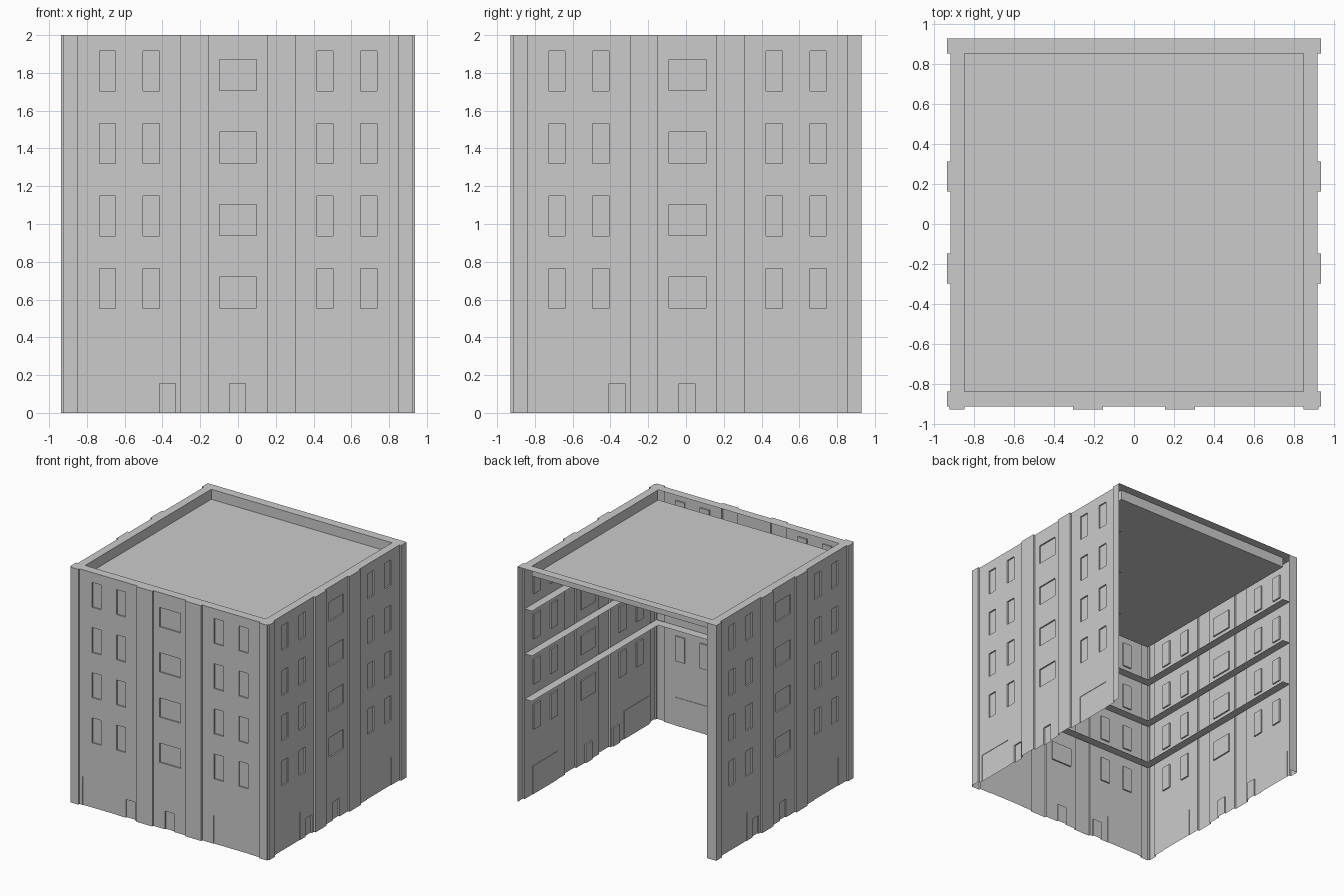
import bpy, bmesh
from mathutils import Vector

cube = bpy.data.objects.get("Cube")
if cube:
    bpy.data.objects.remove(cube, do_unlink=True)

# One plain concrete colour
concrete = bpy.data.materials.new("concrete_grey")
concrete.use_nodes = True
GREY = (0.6, 0.6, 0.6, 1)
concrete.diffuse_color = GREY
concrete.node_tree.nodes["Principled BSDF"].inputs["Base Color"].default_value = GREY

TOP, ROOF = 2.0, 1.915
FLOORS = (0.85, 1.235, 1.617)
INNER_X, INNER_FRONT, INNER_BACK = 0.85, -0.84, 0.855
WALL_X, WALL_FRONT, BACK = 0.92, -0.915, 0.93
MID_Y = (WALL_FRONT + BACK) / 2

# u runs along a wall, v runs outwards from the centre
SIDES = {
    "front": lambda u, v, z: Vector((u, -v, z)),
    "right": lambda u, v, z: Vector((-v, MID_Y - u, z)),
    "left": lambda u, v, z: Vector((v, MID_Y + u, z)),
}


def finish(name, bm):
    bmesh.ops.remove_doubles(bm, verts=bm.verts, dist=0.0001)
    mesh = bpy.data.meshes.new(name)
    bm.to_mesh(mesh)
    bm.free()
    mesh.materials.append(concrete)
    obj = bpy.data.objects.new(name, mesh)
    bpy.context.collection.objects.link(obj)


def add_quad(bm, corners, toward):
    """Add a quad whose normal points along the given direction."""
    face = bm.faces.new([bm.verts.new(c) for c in corners])
    face.normal_update()
    if face.normal.dot(toward) < 0:
        face.normal_flip()


def add_flat(bm, x, y, z):
    """Horizontal plate facing up."""
    add_quad(bm, [(x[0], y[0], z), (x[1], y[0], z), (x[1], y[1], z), (x[0], y[1], z)],
             Vector((0, 0, 1)))


def add_upright(bm, a, b, z, toward):
    """Vertical plate between plan points a and b."""
    add_quad(bm, [(*a, z[0]), (*b, z[0]), (*b, z[1]), (*a, z[1])], Vector(toward))


def openings():
    """Windows, doors and garage doors: u range, z range, recess depth."""
    result = []
    for row in range(4):
        base = 0.552 + 0.384 * row
        for u, width in ((-0.732, 0.084), (-0.502, 0.086), (0.417, 0.087), (0.648, 0.087)):
            result.append(((u, u + width), (base, base + 0.212), 0.012))
        result.append(((-0.097, 0.098), (base + 0.004, base + 0.168), 0.012))
    for u in (-0.415, -0.045):
        result.append(((u, u + 0.085), (0, 0.155), 0.012))
    for u in (-0.82, 0.41):
        result.append(((u, u + 0.33), (0, 0.24), 0.004))
    return result


def build_wall(side, half, outer, proud, pier, coping):
    """Folded sheet wall: a grid of cells, stepped where the depth changes."""
    place = SIDES[side]
    holes = openings()
    pilasters = [(-0.305, -0.155), (0.155, 0.305), pier, (-pier[1], -pier[0])]
    us = sorted({-half, half, *(e for h in holes for e in h[0]),
                 *(e for p in pilasters for e in p)})
    zs = sorted({0, TOP, *(e for h in holes for e in h[1])})

    def depth(u, z):
        if any(a < u < b for a, b in pilasters):
            return proud
        for (a, b), (c, d), recess in holes:
            if a < u < b and c < z < d:
                return outer - recess
        return outer

    mids_u = [(a + b) / 2 for a, b in zip(us, us[1:])]
    mids_z = [(a + b) / 2 for a, b in zip(zs, zs[1:])]
    grid = [[depth(u, z) for z in mids_z] for u in mids_u]
    origin = place(0, 0, 0)
    out = place(0, 1, 0) - origin
    along = place(1, 0, 0) - origin
    up = Vector((0, 0, 1))
    bm = bmesh.new()
    for i, (a, b) in enumerate(zip(us, us[1:])):
        for j, (c, d) in enumerate(zip(zs, zs[1:])):
            v = grid[i][j]
            add_quad(bm, [place(a, v, c), place(b, v, c), place(b, v, d), place(a, v, d)], out)
            # Reveals towards the next column and the next row
            if i + 1 < len(grid) and grid[i + 1][j] != v:
                w = grid[i + 1][j]
                add_quad(bm, [place(b, v, c), place(b, w, c), place(b, w, d), place(b, v, d)],
                         along * (v - w))
            if j + 1 < len(mids_z) and grid[i][j + 1] != v:
                w = grid[i][j + 1]
                add_quad(bm, [place(a, v, d), place(b, v, d), place(b, w, d), place(a, w, d)],
                         up * (v - w))
        # Coping along the wall top
        v, inner = grid[i][-1], coping(mids_u[i])
        if v > inner:
            add_quad(bm, [place(a, inner, TOP), place(b, inner, TOP),
                          place(b, v, TOP), place(a, v, TOP)], up)
    finish(side + "_wall", bm)


build_wall("front", 0.936, -WALL_FRONT, 0.93, (0.85, 0.925),
           lambda u: -INNER_FRONT if abs(u) < INNER_X else -WALL_FRONT)
# The two side walls share one layout turned half round
for side in ("left", "right"):
    build_wall(side, BACK - MID_Y, WALL_X, 0.936, (0.847, BACK - MID_Y),
               lambda u: INNER_X)

# Return of the right wall at its open back end
bm = bmesh.new()
add_upright(bm, (-0.936, BACK), (-INNER_X, BACK), (0, TOP), (0, 1, 0))
finish("right_wall_return", bm)

# Roof deck inside the parapet
bm = bmesh.new()
add_flat(bm, (-INNER_X, INNER_X), (INNER_FRONT, INNER_BACK), ROOF)
finish("roof_deck", bm)

# Parapet upstands, with a coping over the open back
bm = bmesh.new()
for s in (-1, 1):
    add_upright(bm, (s * INNER_X, INNER_FRONT), (s * INNER_X, INNER_BACK),
                (ROOF, TOP), (-s, 0, 0))
add_upright(bm, (-INNER_X, INNER_BACK), (INNER_X, INNER_BACK), (ROOF, TOP), (0, -1, 0))
add_flat(bm, (-INNER_X, INNER_X), (INNER_BACK, BACK), TOP)
finish("parapet", bm)

# Narrow floor ledges round the three inner walls
for i, z in enumerate(FLOORS):
    bm = bmesh.new()
    for s in (-1, 1):
        add_flat(bm, (s * INNER_X, s * WALL_X), (WALL_FRONT, INNER_BACK), z)
    add_flat(bm, (-INNER_X, INNER_X), (WALL_FRONT, INNER_FRONT), z)
    finish(f"floor_ledge_{i + 1}", bm)
